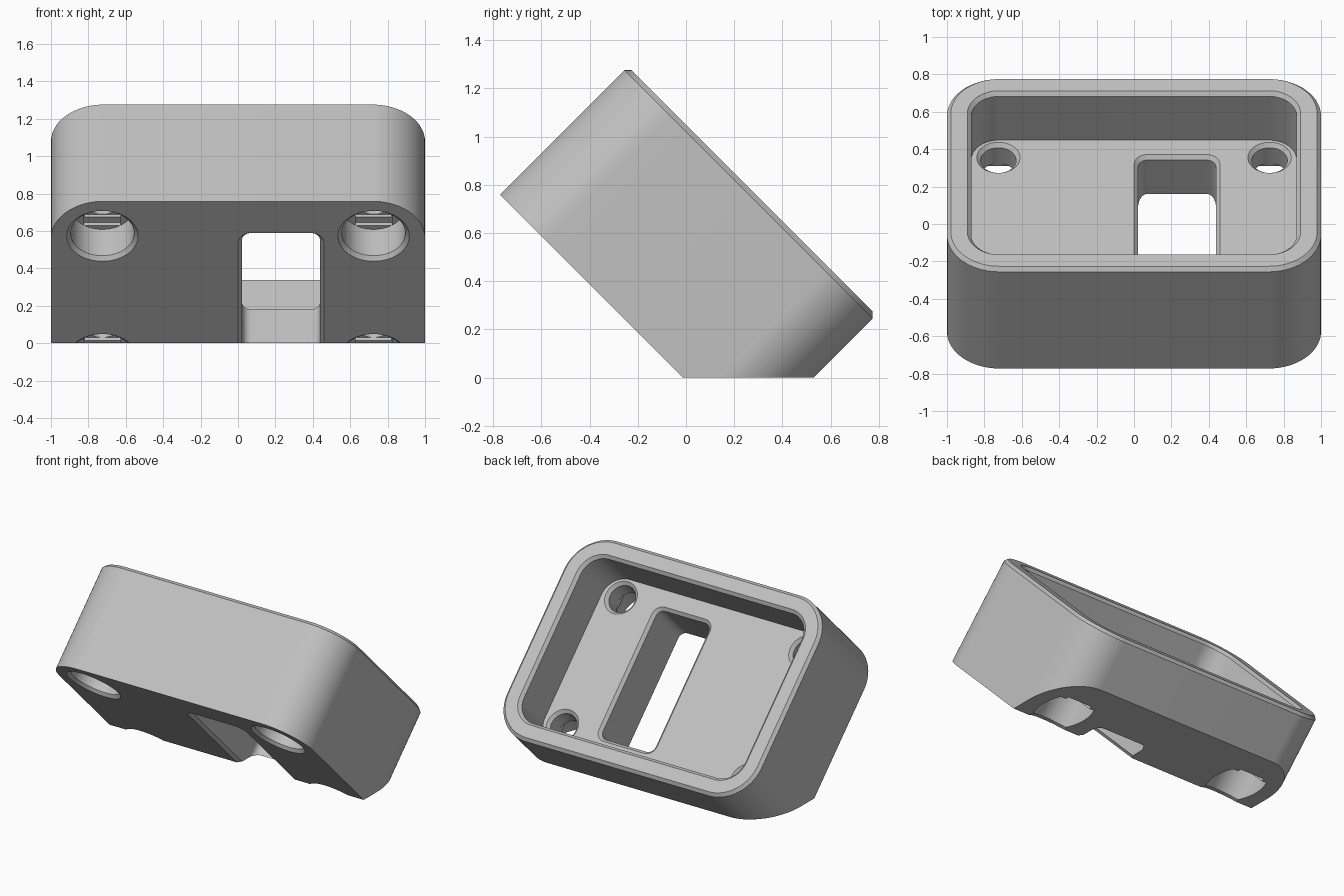
import bpy, bmesh
from math import cos, sin, pi, radians, sqrt
from mathutils import Matrix

cube = bpy.data.objects.get("Cube")
if cube:
    bpy.data.objects.remove(cube, do_unlink=True)

grey = bpy.data.materials.new("light grey plastic")
grey.use_nodes = True
COLOUR = (0.53, 0.53, 0.53, 1)
grey.diffuse_color = COLOUR
grey.node_tree.nodes["Principled BSDF"].inputs["Base Color"].default_value = COLOUR

TILT = Matrix.Rotation(radians(-45), 4, "X")
MID = -0.354           # centre of the case along its tilted length
BASE, FLOOR, TOP = -0.01, 0.39, 0.742
C = 0.021              # chamfer size
E = 0.005              # cutter overshoot
SCREW_X, SCREW_Y = 0.725, 0.466


def outline(hx, hy, r, seg):
    """Rounded rectangle; a circle when r equals both half sizes."""
    pts = []
    for k, (sx, sy) in enumerate([(1, 1), (-1, 1), (-1, -1), (1, -1)]):
        for i in range(seg + 1):
            a = (k + i / seg) * pi / 2
            p = (sx * (hx - r) + r * cos(a), sy * (hy - r) + r * sin(a))
            if not pts or (abs(p[0] - pts[-1][0]) + abs(p[1] - pts[-1][1])) > 1e-5:
                pts.append(p)
    if abs(pts[0][0] - pts[-1][0]) + abs(pts[0][1] - pts[-1][1]) < 1e-5:
        pts.pop()
    return pts


def loft(name, centre, hx, hy, r, levels, seg=12):
    """Stack outlines at (height, outset) levels into a closed tilted solid."""
    bm = bmesh.new()
    rings = []
    for w, out in levels:
        ring = outline(hx + out, hy + out, max(r + out, 0.0), seg)
        rings.append([bm.verts.new((centre[0] + x, MID + centre[1] + y, w)) for x, y in ring])
    for a, b in zip(rings, rings[1:]):
        n = len(a)
        for i in range(n):
            j = (i + 1) % n
            bm.faces.new((a[i], a[j], b[j], b[i]))
    bm.faces.new(rings[0][::-1])
    bm.faces.new(rings[-1])
    bm.transform(TILT)
    return finish(name, bm)


def finish(name, bm):
    bmesh.ops.recalc_face_normals(bm, faces=bm.faces)
    mesh = bpy.data.meshes.new(name)
    bm.to_mesh(mesh)
    bm.free()
    mesh.materials.append(grey)
    obj = bpy.data.objects.new(name, mesh)
    bpy.context.collection.objects.link(obj)
    return obj


def cut(body, cutter):
    cutter.hide_render = True
    mod = body.modifiers.new("cut", "BOOLEAN")
    mod.operation, mod.solver, mod.object = "DIFFERENCE", "EXACT", cutter
    bpy.context.view_layer.objects.active = body
    bpy.ops.object.modifier_apply(modifier=mod.name)
    bpy.data.objects.remove(cutter, do_unlink=True)


# Outer shell with a chamfered rim
case = loft("tilted_case", (0, 0), 1.0, 0.7285, 0.28,
            [(BASE, 0), (TOP - C, 0), (TOP, -C)], seg=20)

# Open tray
cut(case, loft("tray_cutter", (0, 0), 0.87, 0.5985, 0.15,
               [(FLOOR, 0), (TOP - C, 0), (TOP + E, C + E)], seg=16))

# Long slot through the floor, chamfered at both ends
through = [(BASE - E, C + E), (BASE + C, 0), (FLOOR - C, 0), (FLOOR + E, C + E)]
cut(case, loft("slot_cutter", (0.23, 0), 0.208, 0.468, 0.05, through, seg=8))

# Screw holes: counterbore below, two bridging steps, then a round hole
R, BORE, LEDGE, STEP = 0.095, 0.17, 0.21, 0.02
for sx in (-1, 1):
    for sy in (-1, 1):
        at = (sx * SCREW_X, sy * SCREW_Y)
        cut(case, loft("counterbore_cutter", at, BORE, BORE, BORE,
                       [(BASE - E, C + E), (BASE + C, 0), (LEDGE, 0)]))
        reach = sqrt(BORE ** 2 - R ** 2) - 0.002
        cut(case, loft("bridge_cutter", at, R + 0.003, reach, 0,
                       [(LEDGE - STEP, 0), (LEDGE + STEP, 0)], seg=1))
        cut(case, loft("square_cutter", at, R + 0.002, R + 0.002, 0,
                       [(LEDGE, 0), (LEDGE + 2 * STEP, 0)], seg=1))
        cut(case, loft("hole_cutter", at, R, R, R,
                       [(LEDGE - STEP, 0), (FLOOR - C, 0), (FLOOR + E, C + E)]))

# Flat foot where the tilted case meets the ground
bm = bmesh.new()
bmesh.ops.create_cube(bm, size=4, matrix=Matrix.Translation((0, 0, -2)))
cut(case, finish("ground_cutter", bm))

bpy.ops.object.select_all(action="DESELECT")
case.select_set(True)
bpy.context.view_layer.objects.active = case
bpy.ops.object.shade_smooth_by_angle(angle=radians(30))
